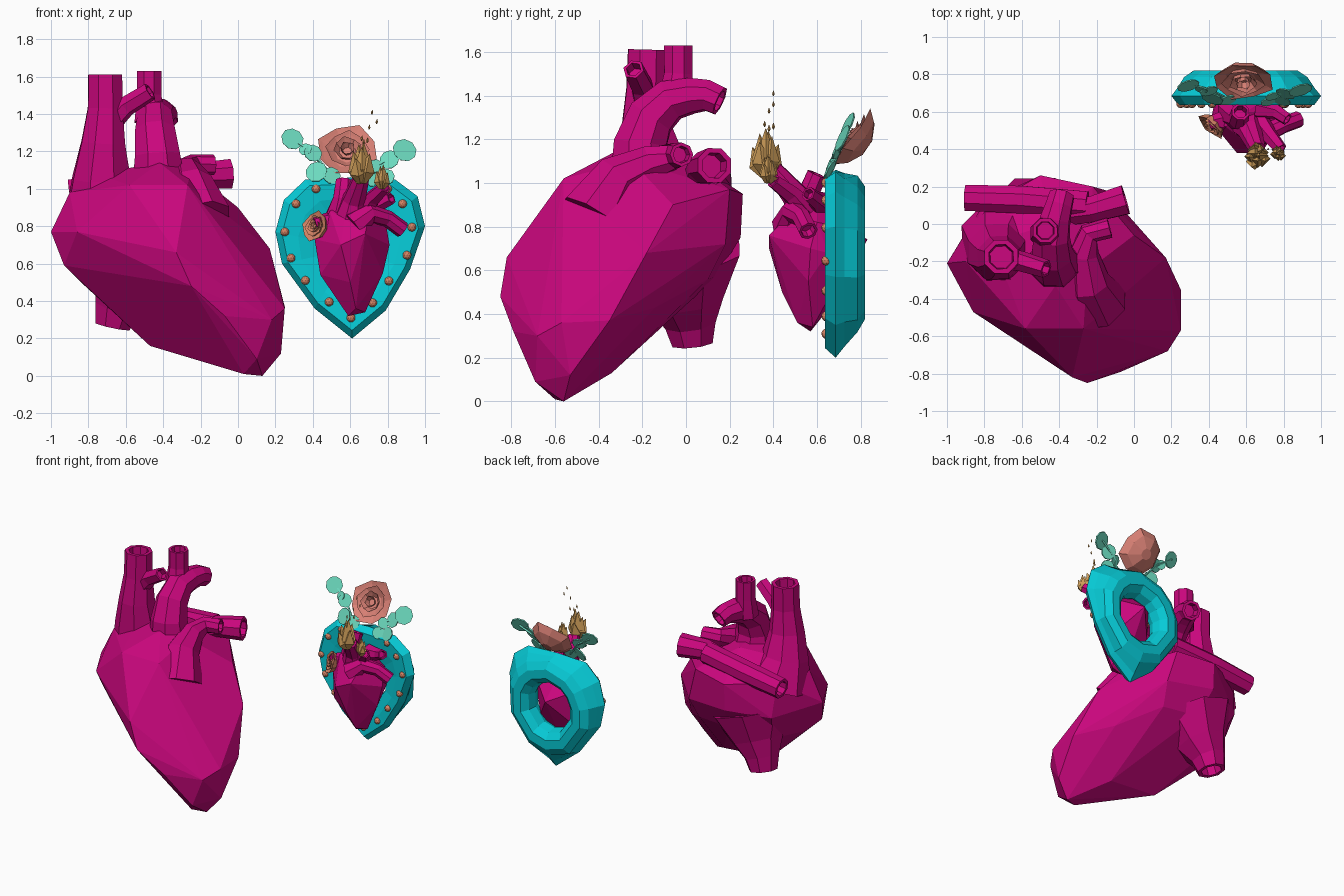
import bpy, bmesh, math, random
from mathutils import Vector as V

if "Cube" in bpy.data.objects:
    bpy.data.objects.remove(bpy.data.objects["Cube"])
random.seed(4)

def mat(name, c):
    m = bpy.data.materials.new(name)
    m.diffuse_color = (*c, 1)
    m.use_nodes = True
    m.node_tree.nodes["Principled BSDF"].inputs["Base Color"].default_value = m.diffuse_color
    return m

MAGENTA = mat("magenta", (0.59, 0.002, 0.205))
TEAL = mat("teal", (0.002, 0.60, 0.68))
MINT = mat("mint", (0.15, 0.70, 0.52))
CORAL = mat("coral", (0.70, 0.22, 0.18))
GOLD = mat("gold", (0.62, 0.34, 0.10))
COPPER = mat("copper", (0.66, 0.23, 0.13))

def finish(name, bm, m):
    bmesh.ops.recalc_face_normals(bm, faces=bm.faces)
    me = bpy.data.meshes.new(name)
    bm.to_mesh(me)
    bm.free()
    me.materials.append(m)
    ob = bpy.data.objects.new(name, me)
    bpy.context.collection.objects.link(ob)
    return ob

def skin(bm, rings, caps=True, loop=False):
    vs = [[bm.verts.new(p) for p in r] for r in rings]
    n = len(vs[0])
    pairs = list(zip(vs, vs[1:])) + ([(vs[-1], vs[0])] if loop else [])
    for a, b in pairs:
        for i in range(n):
            j = (i + 1) % n
            bm.faces.new((a[i], a[j], b[j], b[i]))
    if caps:
        bm.faces.new(vs[0])
        bm.faces.new(vs[-1])

def hull(name, pts, m):
    bm = bmesh.new()
    for p in pts:
        bm.verts.new(p)
    bmesh.ops.convex_hull(bm, input=bm.verts)
    junk = [v for v in bm.verts if not v.link_faces]
    bmesh.ops.delete(bm, geom=junk, context='VERTS')
    bmesh.ops.dissolve_limit(bm, angle_limit=math.radians(6), verts=bm.verts, edges=bm.edges)
    return finish(name, bm, m)

def add_tube(bm, path, sides=8, hollow=True):
    """Faceted tube along (x, y, z, radius) points; the last end can be hollow."""
    pts = [V(p[:3]) for p in path]
    rad = [p[3] for p in path]
    dirs = [(pts[min(i + 1, len(pts) - 1)] - pts[max(i - 1, 0)]).normalized() for i in range(len(pts))]
    if hollow:
        d = dirs[-1]
        pts += [pts[-1], pts[-1] - d * rad[-1] * 0.9]
        rad += [rad[-1] * 0.72, rad[-1] * 0.65]
        dirs += [d, d]
    u = dirs[0].orthogonal().normalized()
    rings = []
    for p, r, d in zip(pts, rad, dirs):
        u = (u - d * u.dot(d)).normalized()
        w = d.cross(u)
        rings.append([p + (u * math.cos(a) + w * math.sin(a)) * r
                      for a in (2 * math.pi * (k + .5) / sides for k in range(sides))])
    skin(bm, rings)

def tube(name, path, m=MAGENTA, sides=8, hollow=True):
    bm = bmesh.new()
    add_tube(bm, path, sides, hollow)
    return finish(name, bm, m)

# ---- large heart: faceted muscle body
hull("large_heart_body", [
    (-1, -.21, .77), (-.9, -.2, .98), (-.93, -.3, .59), (-.86, -.47, .77), (-.85, -.22, .51),
    (-.47, -.34, .16), (.03, -.6, .01), (.13, -.56, 0), (.23, -.53, .12), (.1, -.69, .09),
    (.25, -.57, .36), (.25, -.35, .37), (.17, -.18, .68), (0, -.06, .9), (-.25, -.85, .48),
    (-.07, -.79, .32), (.18, -.68, .3), (-.33, -.82, .66), (-.58, -.56, 1.02), (-.27, -.56, 1.02),
    (-.5, .26, .95), (-.5, .25, .75), (-.22, .2, .97), (-.15, .18, .72), (-.8, .12, .72),
    (-.82, .08, .98), (-.45, .14, .57), (-.25, -.14, .3), (.05, -.14, .43), (-.72, 0, .5),
    (-.76, -.1, 1.08), (-.42, -.33, 1.14), (-.25, -.25, 1.1), (-.45, 0, 1.12),
    (-.08, -.34, .13), (-.18, .1, .56)], MAGENTA)

# ---- large heart: vessels
tube("upper_vein", [(-.7, -.1, .88, .24), (-.73, -.15, 1.07, .165), (-.72, -.18, 1.25, .125),
                    (-.71, -.18, 1.43, .1), (-.71, -.175, 1.61, .097)])
tube("upper_vein_branch", [(-.7, -.18, 1.33, .06), (-.6, -.2, 1.44, .055), (-.47, -.24, 1.52, .05)], sides=6)
tube("lower_vein", [(-.54, -.03, .66, .3), (-.6, .0, .47, .185), (-.65, .02, .36, .125), (-.67, .03, .265, .1)])
tube("main_artery", [(-.42, -.2, .98, .16), (-.43, -.21, 1.18, .13), (-.44, -.16, 1.3, .115),
                     (-.44, -.07, 1.38, .1), (-.42, .03, 1.4, .085), (-.4, .1, 1.4, .075), (-.385, .155, 1.375, .07)])
tube("main_artery_branch", [(-.47, -.05, 1.36, .09), (-.475, -.035, 1.5, .07), (-.475, -.035, 1.63, .07)])
tube("lung_artery", [(-.2, -.42, .84, .17), (-.25, -.31, 1.02, .12), (-.27, -.16, 1.09, .085),
                     (-.24, -.05, 1.125, .06), (-.13, -.02, 1.13, .055)])
for n, p in {"right": [(-.4, .06, 1.0, .08), (-.22, .08, 1.07, .075), (-.045, .13, 1.08, .085)],
             "left": [(-.25, .1, 1.06, .08), (-.6, .13, 1.02, .08), (-.9, .14, .98, .075)]}.items():
    tube("lung_vein_" + n, p)

# ---- small heart: body and vessels
hull("small_heart_body", [
    (.41, .55, .73), (.44, .52, .54), (.59, .57, .32), (.68, .58, .34), (.775, .56, .55), (.81, .57, .7),
    (.6, .44, .5), (.55, .38, .7), (.68, .38, .76), (.63, .51, .36), (.49, .52, .88), (.57, .46, .84),
    (.7, .48, .86), (.79, .6, .82), (.48, .71, .58), (.72, .71, .58), (.6, .83, .74), (.46, .7, .8),
    (.75, .7, .8), (.6, .6, .95), (.43, .65, .68), (.79, .65, .68), (.6, .65, .42)], MAGENTA)
tube("small_upper_vein", [(.54, .6, .8, .1), (.56, .56, .95, .055), (.57, .6, 1.04, .05)])
tube("small_main_artery", [(.6, .55, .82, .1), (.62, .5, .94, .065), (.66, .4, 1.06, .045)])
tube("small_artery_branch", [(.66, .56, .86, .06), (.72, .48, .95, .045), (.785, .4, 1.01, .035)], sides=6)
tube("small_lung_artery", [(.62, .47, .8, .08), (.71, .49, .87, .055), (.8, .53, .84, .045), (.88, .56, .78, .045)])
tube("small_lung_vein", [(.66, .62, .9, .06), (.76, .6, .92, .04), (.82, .56, .95, .035)], sides=6)
tube("small_side_vein", [(.52, .56, .82, .07), (.45, .55, .82, .045), (.41, .54, .81, .04)], sides=6)

# ---- frame: pointed thin-edged plate running into a rounded ring on its back
outline = [(.61, .2), (.79, .35), (.92, .57), (1, .8), (.96, .96), (.84, 1.05), (.6, 1.06),
           (.36, 1.05), (.245, .94), (.2, .77), (.235, .6), (.41, .36)]
C = V((.6, .68))

def frame_ring(scale, y, rnd):
    out = []
    for p in outline:
        d = V(p) - C
        e = d.normalized()
        d = d.lerp(V((e.x * .4, e.y * .42)), rnd) * scale
        out.append((C.x + d.x, y, C.y + d.y))
    return out

bm = bmesh.new()
skin(bm, [frame_ring(*a) for a in ((.45, .67, .9), (.7, .645, .3), (.91, .637, 0), (1, .685, 0), (.93, .725, .3),
                                   (.85, .785, .9), (.72, .82, 1), (.56, .82, 1), (.45, .78, 1), (.41, .72, 1))],
     caps=False, loop=True)
finish("frame", bm, TEAL)

# ---- beads around the frame
bm = bmesh.new()
for x, z in [(.417, 1), (.31, .92), (.25, .77), (.283, .63), (.36, .51), (.487, .395), (.604, .31),
             (.72, .39), (.807, .507), (.904, .645), (.93, .795), (.88, .92), (.8, 1.0)]:
    r = bmesh.ops.create_icosphere(bm, subdivisions=2, radius=.024)
    bmesh.ops.translate(bm, verts=r["verts"], vec=(x, .643, z))
finish("frame_beads", bm, COPPER)

# ---- open blossoms: nested wavy cups around a facing direction
def rose(name, centre, facing, r, m, depth, sides):
    f = V(facing).normalized()
    u = V((1, 0, 0))
    u = (u - f * u.dot(f)).normalized()
    w = f.cross(u)
    bm = bmesh.new()
    for k, (s, lift) in enumerate(((1, 0), (.7, .06), (.45, .1), (.24, .12))):
        rings = []
        for q, h in ((.25, -depth), (.75, -depth * .55), (1, 0)):
            ring = []
            for i in range(sides):
                a = 2 * math.pi * (i + .5 + k * .4) / sides
                rr = r * s * q * (1 + (.06 if i % 2 else -.03) * q)
                ring.append(V(centre) + u * math.cos(a) * rr + w * math.sin(a) * rr
                            + f * r * (h * (.5 + .5 * s) + lift + (.08 if i % 2 else 0) * q))
            rings.append(ring)
        rings.append([V(centre) + (p - V(centre)) * .86 - f * r * .06 for p in rings[-1]])
        rings.append([V(centre) + (p - V(centre)) * .6 - f * r * .15 for p in rings[2]])
        skin(bm, rings)
    finish(name, bm, m)

rose("large_rose", (.585, .765, 1.205), (0, -.82, .57), .16, CORAL, .5, 8)
rose("side_blossom", (.41, .52, .8), (-.55, -.6, .25), .082, COPPER, .8, 8)

# ---- gold buds: clusters of pointed petals, plus drifting flakes
def petal(bm, base, tip, r):
    a, b = V(base), V(tip)
    add_tube(bm, [(*a, r * .3), (*a.lerp(b, .4), r), (*b, .001)], 4, False)

for name, c, h, n in (("large_bud", V((.66, .365, 1.03)), .22, 8), ("small_bud", V((.77, .375, 1.0)), .13, 7)):
    bm = bmesh.new()
    for i in range(n):
        a = i * 2.4
        lean = h * (.05 + .3 * i / n)
        top = h * (1 - .45 * i / n)
        o = V((math.cos(a), math.sin(a), 0))
        petal(bm, c + o * h * .06, c + o * lean + V((0, 0, top)), h * .21)
    finish(name, bm, GOLD)
bm = bmesh.new()
for x, y, z in [(.66, .36, 1.27), (.7, .38, 1.33), (.69, .4, 1.26), (.74, .4, 1.36), (.715, .4, 1.41), (.67, .38, 1.25)]:
    s = random.uniform(.012, .02)
    petal(bm, (x, y, z - s), (x + .004, y, z + s), s * .5)
finish("gold_flakes", bm, GOLD)

# ---- round leaves on stems, both sides of the rose
def leaf_y(z):
    return .655 + (z - 1.05) * .4

for side, leaves in {"left": [(.29, 1.265, .062), (.36, 1.21, .035), (.4, 1.19, .05), (.42, 1.09, .06), (.5, 1.07, .05)],
                     "right": [(.89, 1.205, .066), (.81, 1.155, .055), (.74, 1.12, .04), (.79, 1.06, .05), (.72, 1.05, .045)]}.items():
    bm = bmesh.new()
    for i, (x, z, r) in enumerate(leaves):
        f = V((.25 * (-1) ** i, -.85, .42)).normalized()
        c = V((x, leaf_y(z), z))
        add_tube(bm, [(*(c - f * .004), r * .95), (*(c + f * .004), r)], 9, False)
    path = [leaves[0], leaves[2], leaves[4]]
    add_tube(bm, [(x, leaf_y(z) + .008, z, .008) for x, z, r in path], 4, False)
    finish("leaf_spray_" + side, bm, MINT)
